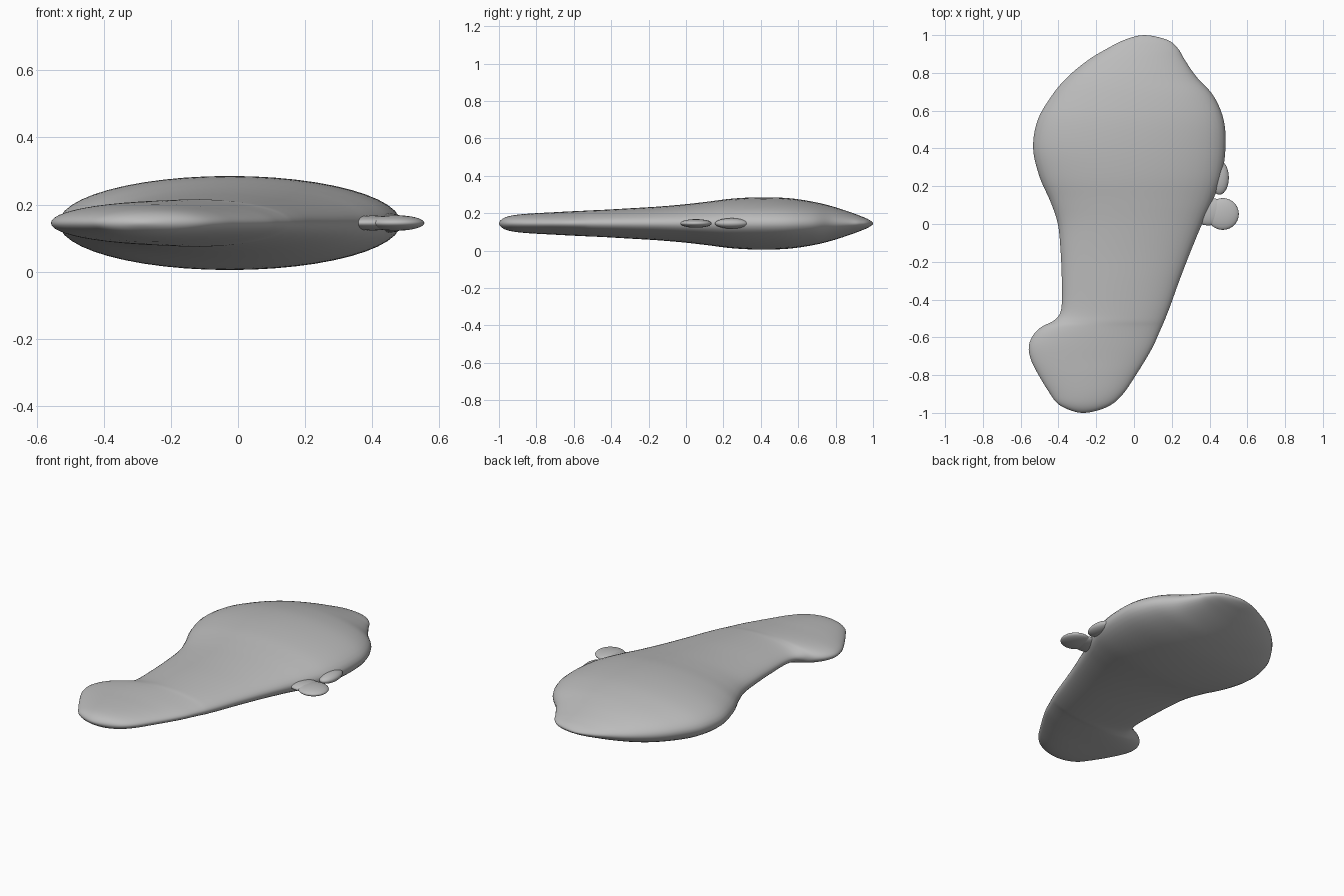
import bpy
import bmesh
from math import cos, sin, tau, pi
from mathutils import Vector

cube = bpy.data.objects.get("Cube")
if cube:
    bpy.data.objects.remove(cube, do_unlink=True)

MID_Z = 0.145      # height of the flat symmetry plane
RING = 48          # points around each cross-section
STEPS = 5          # interpolated rings between stations

grey = bpy.data.materials.new("plain grey")
grey.use_nodes = True
colour = (0.5, 0.5, 0.5, 1)
grey.diffuse_color = colour
shader = next(n for n in grey.node_tree.nodes if n.type == "BSDF_PRINCIPLED")
shader.inputs["Base Color"].default_value = colour


def finish(bm, name):
    """Turn a bmesh into a smooth grey object."""
    bmesh.ops.remove_doubles(bm, verts=bm.verts, dist=0.0001)
    bmesh.ops.recalc_face_normals(bm, faces=bm.faces)
    for face in bm.faces:
        face.smooth = True
    mesh = bpy.data.meshes.new(name)
    bm.to_mesh(mesh)
    bm.free()
    mesh.materials.append(grey)
    obj = bpy.data.objects.new(name, mesh)
    bpy.context.collection.objects.link(obj)
    return obj


def rounded_end(station):
    """Reflect a station through the tip so that the end closes round."""
    y, low, high, half = station
    return Vector((y, high, low, -half))


def smooth_stations(stations):
    """Run a Catmull-Rom curve through the stations."""
    pts = [Vector(s) for s in stations]
    pts = [rounded_end(pts[1])] + pts + [rounded_end(pts[-2])]
    result = []
    for a, b, c, d in zip(pts, pts[1:], pts[2:], pts[3:]):
        for i in range(STEPS):
            t = i / STEPS
            result.append(b + 0.5 * t * ((c - a)
                          + t * (2 * a - 5 * b + 4 * c - d)
                          + t * t * (3 * (b - c) + d - a)))
    return result + [pts[-2]]


def loft(name, stations):
    """Skin elliptical cross-sections strung along y."""
    bm = bmesh.new()
    rings = []
    for y, low, high, half in smooth_stations(stations):
        middle, width = (low + high) / 2, (high - low) / 2
        rings.append([bm.verts.new((middle + width * cos(tau * k / RING), y,
                                    MID_Z + half * sin(tau * k / RING)))
                      for k in range(RING)])
    for first, second in zip(rings, rings[1:]):
        for k in range(RING):
            n = (k + 1) % RING
            bm.faces.new((first[k], first[n], second[n], second[k]))
    return finish(bm, name)


def flat_lobe(name, centre, radii, turn=0):
    """A flattened ellipsoid lying in the symmetry plane."""
    bm = bmesh.new()
    bmesh.ops.create_uvsphere(bm, u_segments=40, v_segments=20, radius=1)
    bmesh.ops.scale(bm, vec=radii, verts=bm.verts)
    obj = finish(bm, name)
    obj.location = (*centre, MID_Z)
    obj.rotation_euler.z = turn
    return obj


# Body: y, right edge, left edge, half thickness
loft("body", [
    (-1.0, -0.27, -0.27, 0),
    (-0.985, -0.34, -0.185, 0.022),
    (-0.95, -0.405, -0.11, 0.038),
    (-0.89, -0.45, -0.05, 0.048),
    (-0.8, -0.505, 0.01, 0.055),
    (-0.72, -0.545, 0.06, 0.059),
    (-0.65, -0.557, 0.1, 0.063),
    (-0.59, -0.535, 0.127, 0.066),
    (-0.545, -0.49, 0.147, 0.068),
    (-0.515, -0.43, 0.16, 0.07),
    (-0.48, -0.395, 0.174, 0.071),
    (-0.42, -0.382, 0.197, 0.074),
    (-0.3, -0.382, 0.24, 0.081),
    (-0.15, -0.388, 0.298, 0.09),
    (0, -0.403, 0.36, 0.103),
    (0.12, -0.443, 0.415, 0.117),
    (0.25, -0.5, 0.463, 0.133),
    (0.4, -0.534, 0.484, 0.14),
    (0.55, -0.51, 0.475, 0.135),
    (0.68, -0.435, 0.42, 0.116),
    (0.78, -0.35, 0.33, 0.092),
    (0.87, -0.24, 0.268, 0.063),
    (0.93, -0.14, 0.232, 0.041),
    (0.975, -0.05, 0.175, 0.022),
    (1.0, 0.055, 0.055, 0),
])

# Small side tab with its neck, and the low bump behind it
flat_lobe("side_tab", (0.47, 0.053), (0.085, 0.084, 0.023))
flat_lobe("tab_neck", (0.4, 0.065), (0.09, 0.072, 0.022), pi / 18)
flat_lobe("side_bump", (0.452, 0.245), (0.05, 0.09, 0.028))
